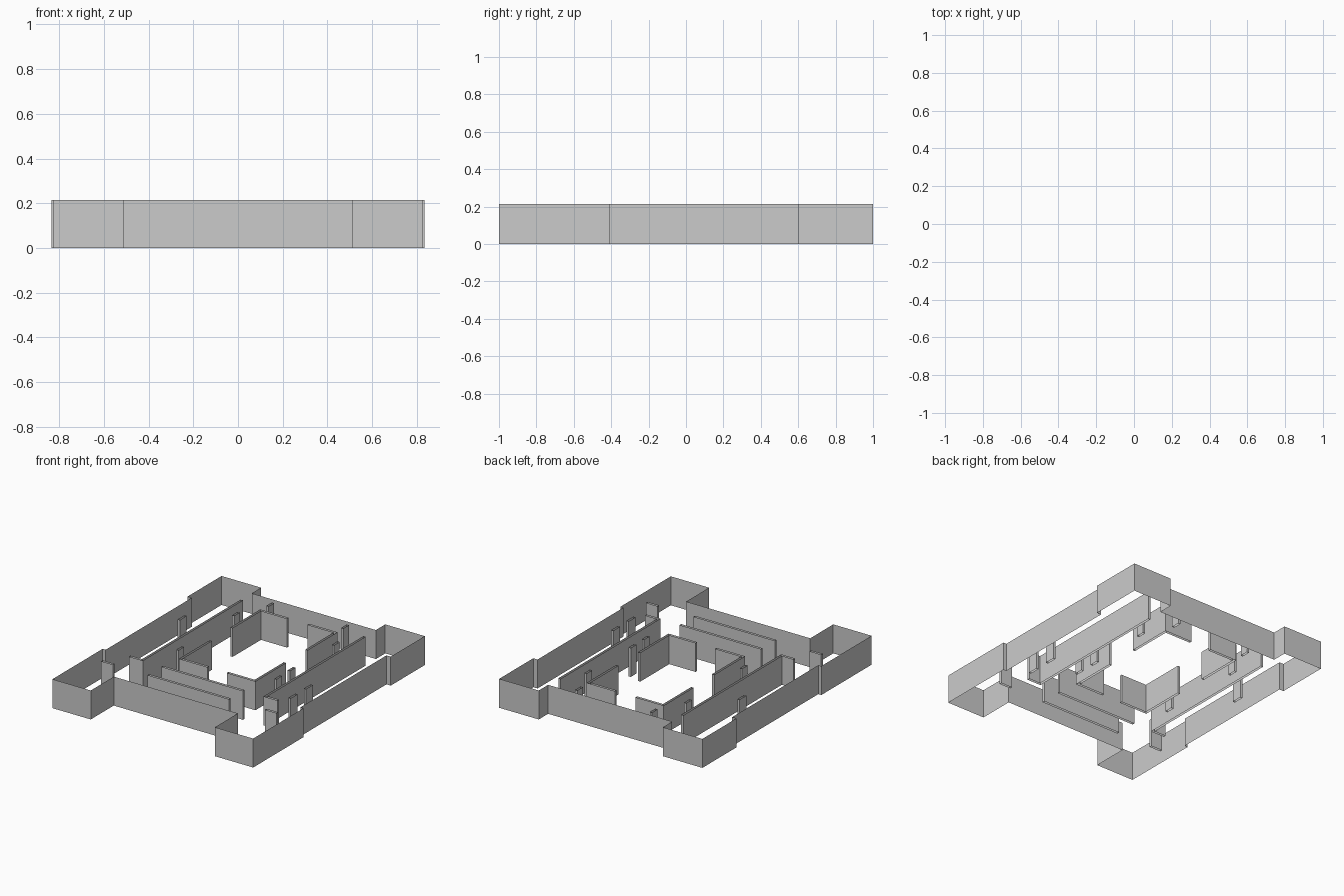
import bpy
from mathutils import Vector

if "Cube" in bpy.data.objects:
    bpy.data.objects.remove(bpy.data.objects["Cube"])

HEIGHT = 0.215
THICK = 0.018


def ring_mesh(name, pts):
    """Closed ring of upright sheets, open at top and bottom."""
    n = len(pts)
    verts = [(p[0], p[1], z) for z in (0, HEIGHT) for p in pts]
    faces = [(i, (i + 1) % n, n + (i + 1) % n, n + i) for i in range(n)]
    me = bpy.data.meshes.new(name)
    me.from_pydata(verts, [], faces)
    me.update()
    ob = bpy.data.objects.new(name, me)
    bpy.context.collection.objects.link(ob)
    return ob


def wall(name, path):
    """Thin hollow wall following a path of plan points (mitred corners)."""
    p = [Vector(q) for q in path]
    dirs = [(b - a).normalized() for a, b in zip(p, p[1:])]
    norms = [Vector((-d.y, d.x)) for d in dirs]
    left, right = [], []
    for i, q in enumerate(p):
        if i == 0:
            off = norms[0]
        elif i == len(p) - 1:
            off = norms[-1]
        else:
            off = norms[i - 1] + norms[i]
        off = off * (THICK / 2)
        left.append(q + off)
        right.append(q - off)
    return ring_mesh(name, right + left[::-1])


def wall_pair(name, path):
    """Wall on the right and its mirror on the left."""
    wall(name + "_right", path)
    wall(name + "_left", [(-x, y) for x, y in reversed(path)])


# Outer wall with four projecting corner towers
half = [(0.51, -0.73), (0.51, -1), (0.825, -1), (0.825, -0.41), (0.80, -0.41),
        (0.80, 0.60), (0.835, 0.60), (0.835, 1), (0.51, 1), (0.51, 0.89)]
ring_mesh("outer_wall", half + [(-x, y) for x, y in reversed(half)])

# Long side walls with a short return at the front
wall_pair("long_side_wall", [(0.61, -0.40), (0.505, -0.40), (0.505, 0.765)])

# Two cross walls at the front
wall("front_cross_wall_outer", [(-0.338, -0.57), (0.332, -0.57)])
wall("front_cross_wall_inner", [(-0.338, -0.408), (0.332, -0.408)])

# Corner walls around the central court
wall_pair("court_corner_back", [(0.085, 0.705), (0.308, 0.705), (0.308, 0.365)])
wall_pair("court_corner_front", [(0.08, -0.235), (0.305, -0.235), (0.305, 0.115)])

# Short piers beside the doorways
wall_pair("tower_pier", [(0.625, -0.568), (0.72, -0.568)])
wall_pair("back_pier", [(0.307, 0.785), (0.307, 0.85)])
wall_pair("inner_pier_back", [(0.41, 0.53), (0.41, 0.595)])
wall_pair("inner_pier_front", [(0.403, -0.135), (0.403, -0.07)])
wall("inner_pier_middle", [(0.40, 0.025), (0.40, 0.09)])
wall("side_pier_right_front", [(0.655, -0.33), (0.655, -0.25)])
wall("side_pier_right_middle", [(0.655, -0.15), (0.655, -0.07)])
wall("side_pier_left", [(-0.672, 0.265), (-0.672, 0.345)])
